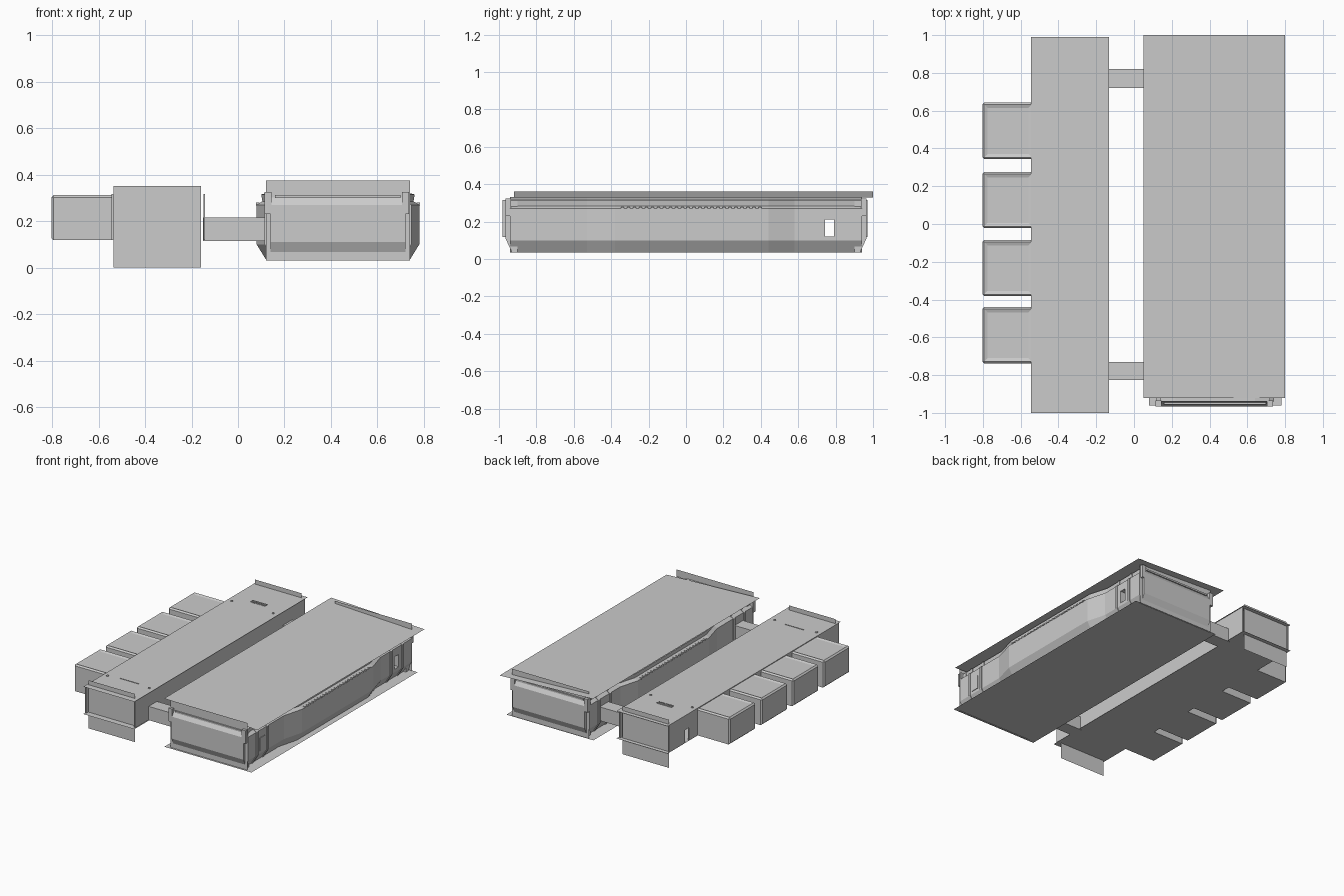
import bpy, bmesh, math
from mathutils import Vector

if "Cube" in bpy.data.objects:
    bpy.data.objects.remove(bpy.data.objects["Cube"])


def make(name, verts, faces):
    me = bpy.data.meshes.new(name)
    me.from_pydata(verts, [], faces)
    bm = bmesh.new()
    bm.from_mesh(me)
    bmesh.ops.recalc_face_normals(bm, faces=bm.faces)
    bm.to_mesh(me)
    bm.free()
    ob = bpy.data.objects.new(name, me)
    bpy.context.collection.objects.link(ob)
    return ob


def box(name, x0, x1, y0, y1, z0, z1):
    v = [(x, y, z) for x in (x0, x1) for y in (y0, y1) for z in (z0, z1)]
    f = [(0, 1, 3, 2), (4, 6, 7, 5), (0, 4, 5, 1), (2, 3, 7, 6), (0, 2, 6, 4), (1, 5, 7, 3)]
    return make(name, v, f)


def sheet(name, *corners):
    return make(name, corners, [(0, 1, 2, 3)])


def loft(name, rings):
    n = len(rings[0])
    faces = [(r * n + i, r * n + (i + 1) % n, (r + 1) * n + (i + 1) % n, (r + 1) * n + i)
             for r in range(len(rings) - 1) for i in range(n)]
    faces += [tuple(range(n)), tuple((len(rings) - 1) * n + i for i in range(n))]
    return make(name, [p for r in rings for p in r], faces)


CX = 0.43  # centre line of the large module


def section(y, hw, grow=0.0):
    half = [(hw - 0.04, 0.035), (hw, 0.10), (hw, 0.27), (hw - 0.025, 0.285),
            (hw - 0.02, 0.315), (hw - 0.10, 0.333)]
    right = [(CX + a + grow, y, z) for a, z in half]
    left = [(CX - a - grow, y, z) for a, z in reversed(half)]
    return right + left


def cut(ob, cutter):
    m = ob.modifiers.new("opening", 'BOOLEAN')
    m.operation = 'DIFFERENCE'
    m.solver = 'EXACT'
    m.object = cutter
    bpy.context.view_layer.objects.active = ob
    bpy.ops.object.modifier_apply(modifier=m.name)


# Large module hull, wider amidships
hull = loft("large_hull", [section(y, w) for y, w in
            [(-0.94, .31), (-0.53, .31), (-0.38, .35), (0.44, .35), (0.58, .31), (0.94, .31)]])

# Bulging noses at both ends of the hull
nose = [(0.93, 0.035), (0.965, 0.11), (0.965, 0.27), (0.94, 0.31), (0.90, 0.31), (0.90, 0.035)]
for s, n in ((-1, "front"), (1, "back")):
    loft(n + "_nose", [[(x, s * y, z) for y, z in nose] for x in (0.14, 0.72)])
    # End sheets standing above the roof
    sheet(n + "_end_sheet", (.12, s * .945, .03), (.74, s * .945, .03),
          (.74, s * .945, .375), (.12, s * .945, .375))
    # Grab bar and its brackets
    box(n + "_bar", .16, .70, s * .95 - .005, s * .95 + .005, .30, .312)
    for x in (.13, .72):
        box(n + "_bracket", x - .015, x + .015, s * .95 - .015, s * .95 + .015, .23, .325)

# Tilted roof sheet and floor sheet
sheet("roof_sheet", (.05, -.92, .36), (.80, -.92, .33), (.80, 1, .33), (.05, 1, .36))
sheet("floor_sheet", (.08, -.96, .032), (.78, -.96, .032), (.78, .95, .032), (.08, .95, .032))

# Raised ribs around the hull
for y in (-0.84, -0.72, 0.70, 0.83):
    loft("hull_rib", [section(y - .009, .31, .006), section(y + .009, .31, .006)])

# Small vent slots under the eaves
for s in (-1, 1):
    for i in range(24):
        y = -0.34 + i * 0.032
        x = CX + s * 0.345
        box("eave_vent", x - .008, x + .008, y - .008, y + .008, .268, .279)
    # Closed door panel near the front
    x = CX + s * 0.31
    box("front_door", x - .004, x + .004, -.81, -.75, .12, .215)

# Connecting corridors
corridors = []
for y0, y1 in ((-.825, -.73), (.72, .82)):
    corridors.append(box("corridor", -.15, .13, y0, y1, .115, .215))

# See-through doorway near the back
cutter = box("doorway_cutter", -.3, 1, .742, .79, .122, .212)
cutter.hide_render = True
cut(hull, cutter)
cut(corridors[1], cutter)
bpy.data.objects.remove(cutter)

# Narrow module side walls with a doorway
for x, n in ((-.54, "outer"), (-.145, "inner")):
    a, b = x - .004, x + .004
    box(n + "_wall_long", a, b, -.98, .742, .118, .317)
    box(n + "_wall_end", a, b, .79, .97, .118, .317)
    box(n + "_wall_lintel", a, b, .742, .79, .212, .317)

# Narrow module roof, floor and tall end sheets
for n, z in (("narrow_floor", .118), ("narrow_roof", .317)):
    sheet(n, (-.545, -1, z), (-.133, -1, z), (-.133, .99, z), (-.545, .99, z))
for n, y in (("narrow_front_end", -.955), ("narrow_back_end", .96)):
    sheet(n, (-.535, y, 0), (-.16, y, 0), (-.16, y, .35), (-.535, y, .35))

# Roof bolts
for x in (-.51, -.175):
    for y in (-.77, .655):
        c = [[(x + .009 * math.cos(k * math.pi / 4), y + .009 * math.sin(k * math.pi / 4), z)
              for k in range(8)] for z in (.315, .322)]
        loft("roof_bolt", c)

# Roof grille and seam
for i in range(9):
    x = -.395 + i * .0135
    box("grille_slat", x - .004, x + .004, .712, .735, .315, .323)
box("grille_bar", -.40, -.28, .730, .737, .315, .324)
box("roof_seam", -.42, -.27, -.757, -.753, .315, .320)

# Four side pods with bevelled edges and recessed tops
for y0, y1 in ((-.738, -.44), (-.382, -.085), (-.022, .275), (.343, .643)):
    pod = box("side_pod", -.803, -.54, y0, y1, .118, .312)
    bm = bmesh.new()
    bm.from_mesh(pod.data)
    edges = [e for e in bm.edges if all(v.co.x < -.7 or v.co.z > .3 for v in e.verts)
             and not all(v.co.x > -.6 for v in e.verts)]
    bmesh.ops.bevel(bm, geom=edges, offset=.01, segments=1, affect='EDGES')
    bm.normal_update()
    top = [f for f in bm.faces if f.normal.z > .99]
    bmesh.ops.inset_region(bm, faces=top, thickness=.025, depth=-.006)
    bm.to_mesh(pod.data)
    bm.free()
